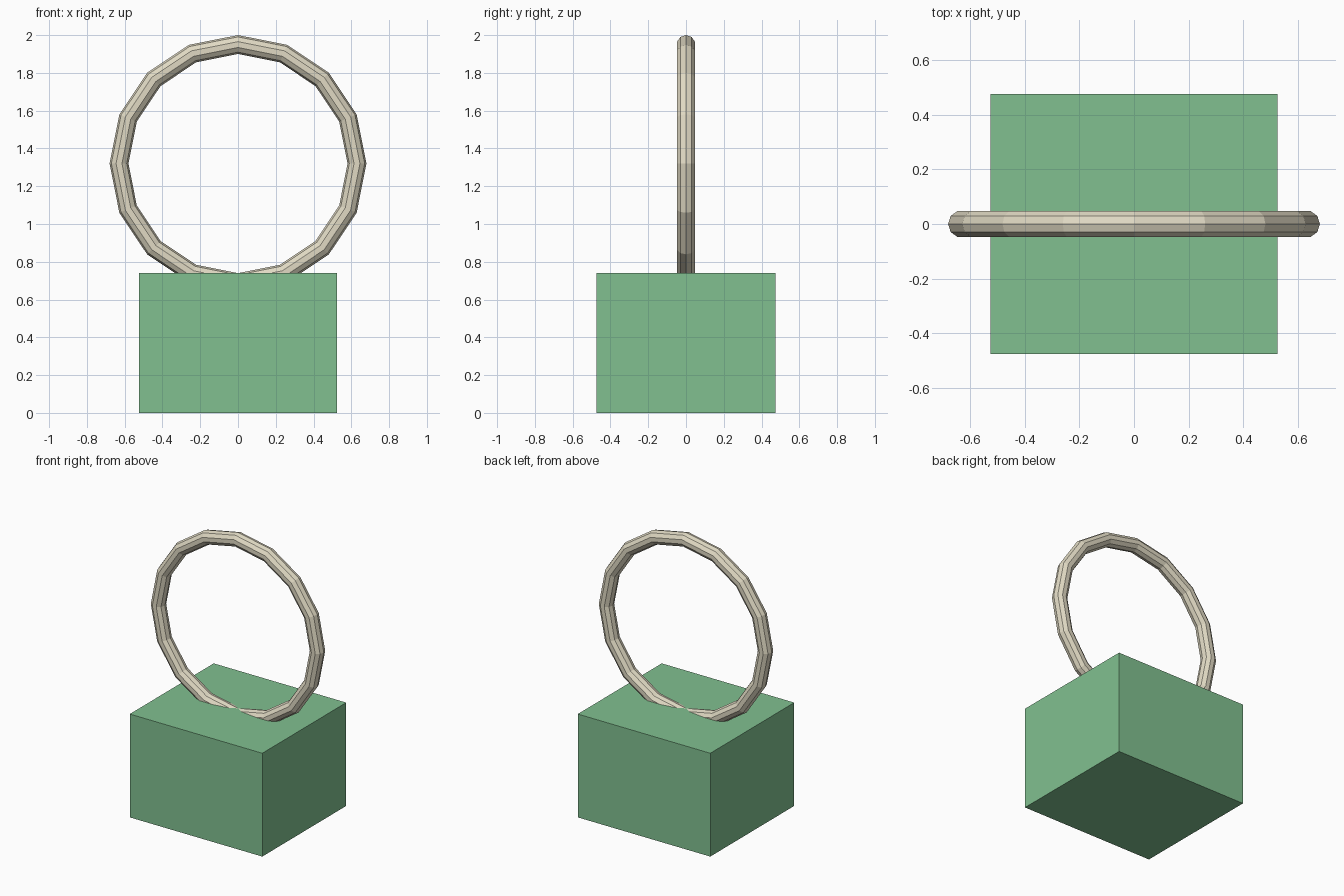
import bpy
from math import pi

if "Cube" in bpy.data.objects:
    bpy.data.objects.remove(bpy.data.objects["Cube"])


def paint(obj, name, rgb):
    mat = bpy.data.materials.new(name)
    mat.diffuse_color = (*rgb, 1)
    mat.use_nodes = True
    mat.node_tree.nodes["Principled BSDF"].inputs["Base Color"].default_value = mat.diffuse_color
    obj.data.materials.append(mat)


# Base block
W, D, H = 1.05, 0.95, 0.74
bpy.ops.mesh.primitive_cube_add(size=1, location=(0, 0, H / 2))
block = bpy.context.object
block.name = "base_block"
block.scale = (W, D, H)
bpy.ops.object.transform_apply(location=False, rotation=False, scale=True)
paint(block, "green", (0.22, 0.53, 0.28))

# Upright faceted ring, its lower rim sunk into the block
bpy.ops.mesh.primitive_torus_add(major_segments=16, minor_segments=10,
                                 major_radius=0.63, minor_radius=0.05,
                                 location=(0, 0, 1.32), rotation=(pi / 2, 0, 0))
ring = bpy.context.object
ring.name = "ring"
bpy.ops.object.transform_apply(location=False, rotation=True, scale=False)
bpy.ops.object.shade_flat()
paint(ring, "cream", (0.75, 0.70, 0.55))
